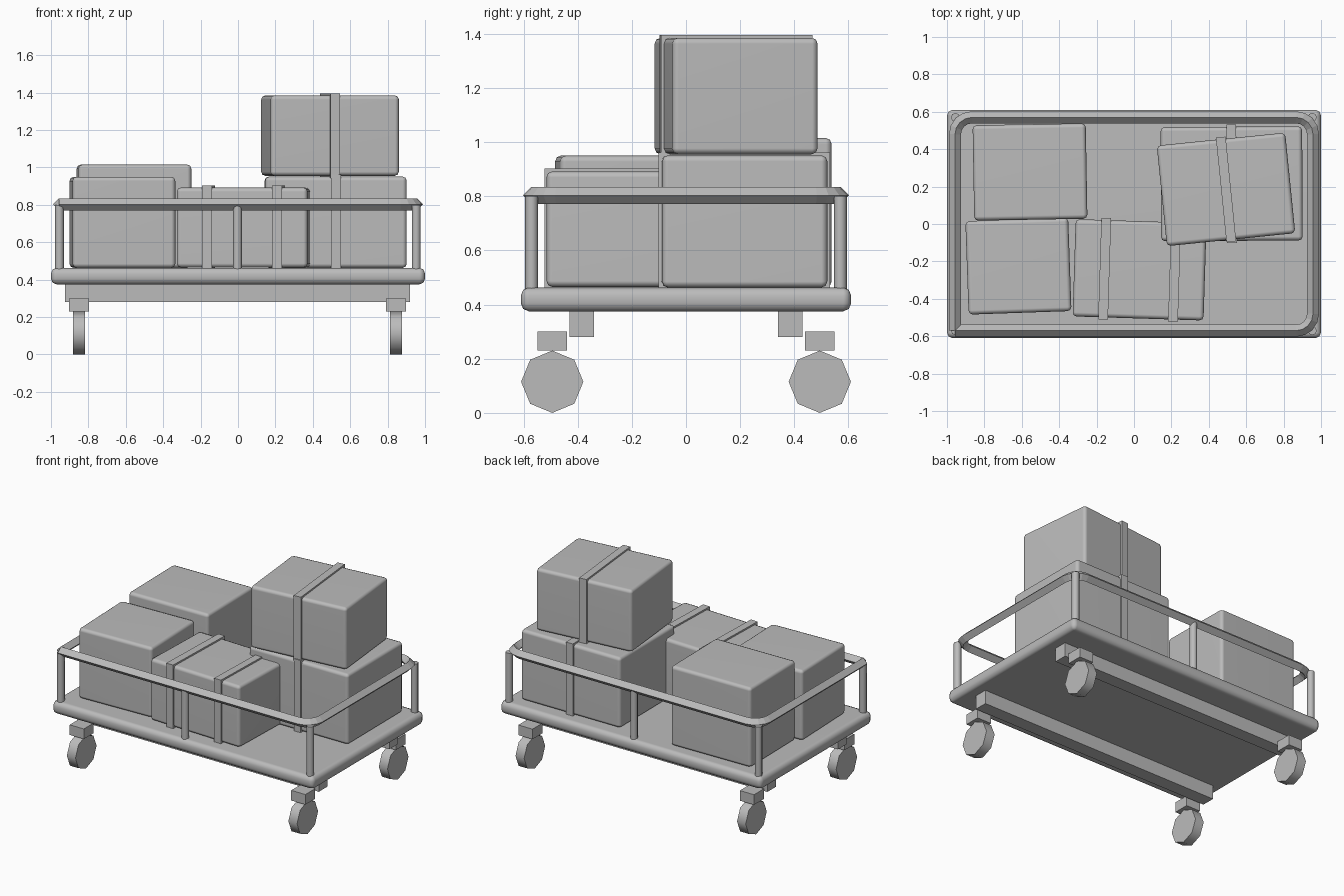
import bpy, bmesh, math
from mathutils import Matrix

cube = bpy.data.objects.get("Cube")
if cube:
    bpy.data.objects.remove(cube, do_unlink=True)

grey = bpy.data.materials.new("plain_grey")
grey.use_nodes = True
COLOUR = (0.5, 0.5, 0.5, 1)
grey.diffuse_color = COLOUR
grey.node_tree.nodes["Principled BSDF"].inputs["Base Color"].default_value = COLOUR


def finish(name, bm, loc, turn=0, smooth=False):
    mesh = bpy.data.meshes.new(name)
    bm.to_mesh(mesh)
    bm.free()
    mesh.materials.append(grey)
    ob = bpy.data.objects.new(name, mesh)
    bpy.context.collection.objects.link(ob)
    ob.location = loc
    ob.rotation_euler.z = math.radians(turn)
    if smooth:
        bpy.ops.object.select_all(action='DESELECT')
        ob.select_set(True)
        bpy.context.view_layer.objects.active = ob
        bpy.ops.object.shade_smooth_by_angle(angle=math.radians(50))
        # keeps the broad faces flat beside their rounded edges
        ob.modifiers.new("flat_faces", 'WEIGHTED_NORMAL').keep_sharp = True
    return ob


def block(name, size, loc, turn=0, bevel=0):
    bm = bmesh.new()
    bmesh.ops.create_cube(bm, size=1)
    bmesh.ops.scale(bm, vec=size, verts=bm.verts)
    if bevel:
        bmesh.ops.bevel(bm, geom=bm.edges[:], offset=bevel, segments=2,
                        profile=0.5, affect='EDGES')
    return finish(name, bm, loc, turn, bevel > 0)


def cylinder(name, radius, length, loc, sideways=False):
    bm = bmesh.new()
    bmesh.ops.create_cone(bm, cap_ends=True, segments=8, radius1=radius,
                          radius2=radius, depth=length)
    if sideways:
        bmesh.ops.rotate(bm, verts=bm.verts, matrix=Matrix.Rotation(math.pi / 2, 3, 'Y'))
    return finish(name, bm, loc, smooth=True)


def parcel(name, size, centre, bottom, turn, straps=()):
    """Rounded box with strap bands at the given sideways offsets."""
    w, d, h = size
    x, y = centre
    z = bottom + h / 2
    block(name, size, (x, y, z), turn, 0.022)
    a = math.radians(turn)
    for i, off in enumerate(straps):
        block(f"{name}_strap_{i + 1}", (0.052, d + 0.022, h + 0.022),
              (x + off * math.cos(a), y + off * math.sin(a), z), turn)


# Deck and the two beams beneath it
block("deck", (2, 1.22, 0.088), (0, 0, 0.419), bevel=0.03)
for side, y in (("front", -0.385), ("back", 0.385)):
    block(f"{side}_beam", (1.845, 0.092, 0.1), (-0.002, y, 0.33))

# Casters
for side, y in (("front", -0.494), ("back", 0.494)):
    for hand, x in (("right", -0.85), ("left", 0.845)):
        block(f"{side}_{hand}_caster_mount", (0.108, 0.108, 0.07), (x, y, 0.265))
        cylinder(f"{side}_{hand}_wheel", 0.115, 0.066, (x, y, 0.115), True)

# Guard rail with three rounded corners, its ends meeting at the fourth
RX, RY, RZ, R = 0.957, 0.57, 0.803, 0.09
path = [(-RX, -RY)]
for sx, sy, start in ((1, -1, -90), (1, 1, 0), (-1, 1, 90)):
    for step in range(5):
        a = math.radians(start + step * 22.5)
        path.append((sx * (RX - R) + R * math.cos(a), sy * (RY - R) + R * math.sin(a)))
path.append((-RX, -RY))
curve = bpy.data.curves.new("guard_rail", 'CURVE')
curve.dimensions = '3D'
curve.twist_mode = 'Z_UP'
curve.bevel_depth = 0.032
curve.bevel_resolution = 0
curve.use_fill_caps = True
spline = curve.splines.new('POLY')
spline.points.add(len(path) - 1)
for point, (x, y) in zip(spline.points, path):
    point.co = (x, y, RZ, 1)
spline.use_smooth = False
curve.materials.append(grey)
bpy.context.collection.objects.link(bpy.data.objects.new("guard_rail", curve))

# Rail posts
for side, y in (("front", -0.57), ("back", 0.57)):
    for place, x in (("right", -0.955), ("middle", -0.003), ("left", 0.953)):
        cylinder(f"{side}_{place}_post", 0.024, 0.35, (x, y, 0.625))

# Parcels
parcel("back_right_box", (0.605, 0.51, 0.552), (-0.556, 0.278), 0.463, 1)
parcel("front_right_box", (0.55, 0.50, 0.487), (-0.618, -0.225), 0.463, 2)
parcel("front_middle_box", (0.70, 0.52, 0.427), (0.03, -0.245), 0.465, -1.8, (-0.187, 0.187))
parcel("lower_left_box", (0.757, 0.61, 0.488), (0.522, 0.215), 0.463, 0.3, (0,))
parcel("upper_left_box", (0.69, 0.54, 0.43), (0.492, 0.185), 0.955, 5.75, (0,))
